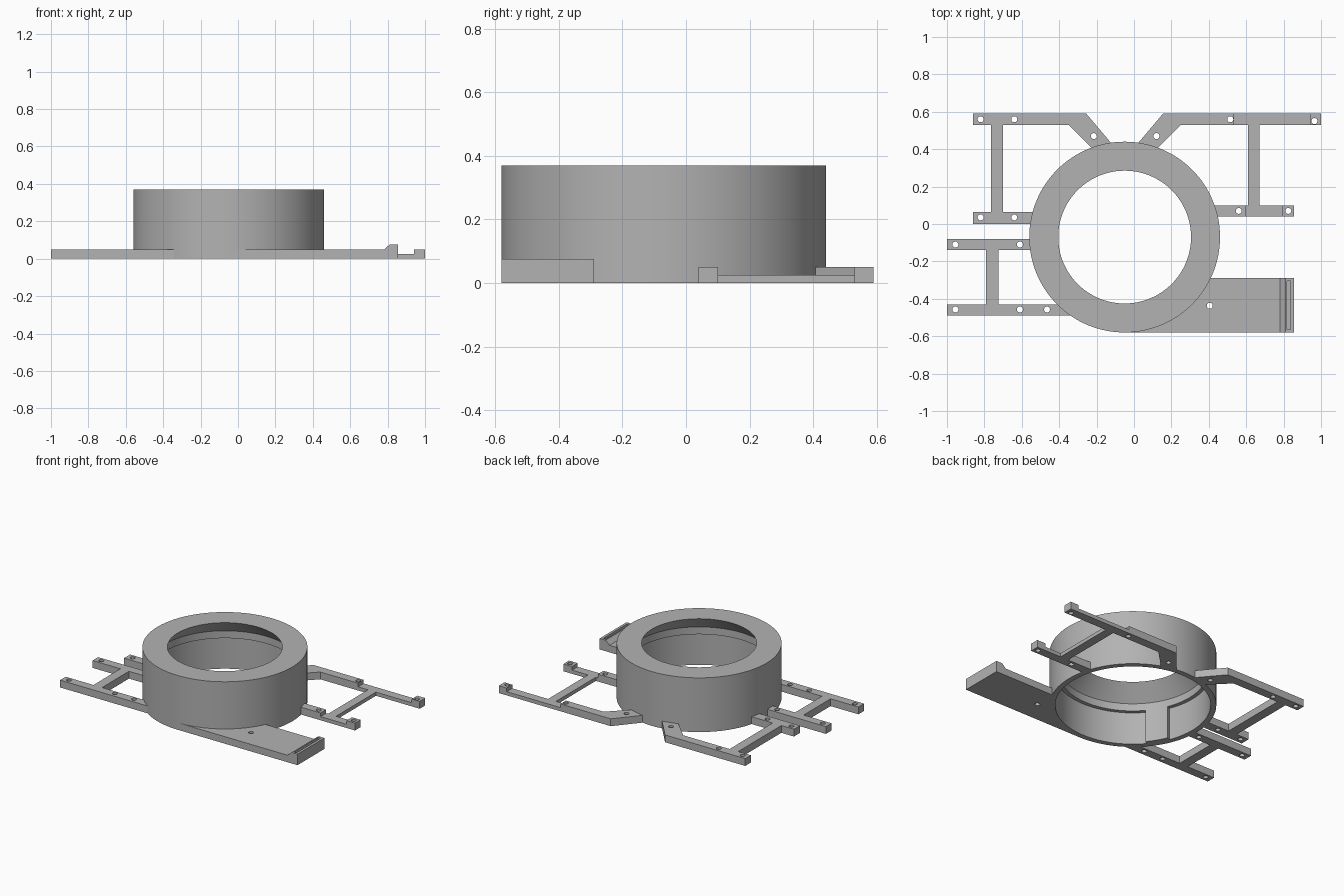
import bpy, bmesh, math
from mathutils import Matrix, Vector

cube = bpy.data.objects.get("Cube")
if cube:
    bpy.data.objects.remove(cube, do_unlink=True)

CX, CY = -0.05, -0.07     # ring centre
THICK, THIN = 0.05, 0.025  # bar heights

grey = bpy.data.materials.new("plain_grey")
grey.use_nodes = True
colour = (0.45, 0.45, 0.45, 1)
grey.diffuse_color = colour
grey.node_tree.nodes["Principled BSDF"].inputs["Base Color"].default_value = colour


def finish(name, bm):
    """Turn a bmesh into a grey object."""
    bmesh.ops.recalc_face_normals(bm, faces=bm.faces)
    mesh = bpy.data.meshes.new(name)
    bm.to_mesh(mesh)
    bm.free()
    mesh.materials.append(grey)
    ob = bpy.data.objects.new(name, mesh)
    bpy.context.scene.collection.objects.link(ob)
    return ob


def prism(name, outline, depth, to_world):
    """Extrude an outline; to_world maps (u, v, w) to a point."""
    bm = bmesh.new()
    low = [bm.verts.new(to_world(u, v, 0)) for u, v in outline]
    face = bm.faces.new(low)
    move = Vector(to_world(0, 0, depth)) - Vector(to_world(0, 0, 0))
    top = bmesh.ops.extrude_face_region(bm, geom=[face])["geom"]
    bmesh.ops.translate(bm, vec=move, verts=[g for g in top if isinstance(g, bmesh.types.BMVert)])
    return finish(name, bm)


def plate(name, outline, height=THICK):
    return prism(name, outline, height, lambda u, v, w: (u, v, w))


def bar(name, x0, x1, y0, y1, height=THICK):
    return plate(name, [(x0, y0), (x1, y0), (x1, y1), (x0, y1)], height)


def lathe(name, profile, start, sweep, steps):
    """Revolve a closed (radius, z) profile about the ring axis."""
    bm = bmesh.new()
    closed = sweep == 360
    rows = []
    for i in range(steps if closed else steps + 1):
        a = math.radians(start + sweep * i / steps)
        rows.append([bm.verts.new((CX + r * math.cos(a), CY + r * math.sin(a), z)) for r, z in profile])
    n = len(profile)
    for i in range(steps):
        a, b = rows[i], rows[(i + 1) % len(rows)]
        for j in range(n):
            k = (j + 1) % n
            bm.faces.new((a[j], b[j], b[k], a[k]))
    if not closed:
        bm.faces.new(rows[0])
        bm.faces.new(rows[-1])
    return finish(name, bm)


def cylinders(name, spots, radius, z0, z1, sides):
    bm = bmesh.new()
    for x, y in spots:
        bmesh.ops.create_cone(bm, cap_ends=True, segments=sides, radius1=radius, radius2=radius,
                              depth=z1 - z0, matrix=Matrix.Translation((x, y, (z0 + z1) / 2)))
    ob = finish(name, bm)
    ob.hide_render = True
    return ob


# Hollow ring with a sloped lip, an inner ledge and a pad on the wall
housing = lathe("ring_housing", [(0.51, 0), (0.51, 0.37), (0.355, 0.37), (0.45, 0.27),
                                 (0.45, 0.22), (0.475, 0.22), (0.475, 0)], 0, 360, 128)
pad = lathe("inner_pad", [(0.45, 0), (0.45, 0.22), (0.48, 0.22), (0.48, 0)], 202, 18, 8)

# Back arms with an angled foot that runs into the ring
parts = [
    plate("back_right_arm", [(-0.86, 0.53), (-0.35, 0.53), (-0.2, 0.38),
                             (-0.09, 0.395), (-0.255, 0.59), (-0.86, 0.59)]),
    plate("back_left_arm", [(0.535, 0.53), (0.25, 0.53), (0.1, 0.38),
                            (-0.01, 0.395), (0.155, 0.59), (0.535, 0.59)]),
    # Stepped left frame
    bar("back_left_thin_bar", 0.535, 0.94, 0.53, 0.59, THIN),
    bar("back_left_end_block", 0.94, 1.0, 0.53, 0.59),
    bar("middle_left_arm", 0.35, 0.595, 0.04, 0.10),
    bar("middle_left_thin_bar", 0.595, 0.79, 0.04, 0.10, THIN),
    bar("middle_left_end_block", 0.79, 0.855, 0.04, 0.10),
    bar("left_crossbar", 0.61, 0.67, 0.10, 0.53, THIN),
    # Right frames
    bar("middle_right_arm", -0.86, -0.45, 0.0, 0.065),
    bar("back_right_crossbar", -0.765, -0.70, 0.065, 0.53),
    bar("lower_right_arm", -1.0, -0.45, -0.14, -0.08),
    bar("front_right_arm", -1.0, -0.25, -0.49, -0.43),
    bar("front_right_crossbar", -0.79, -0.725, -0.43, -0.14),
]

# Side tray with a raised slotted lip
tray = prism("side_tray", [(-0.05, 0), (0.855, 0), (0.855, 0.075), (0.81, 0.075), (0.78, 0.048), (-0.05, 0.048)],
             0.29, lambda u, v, w: (u, w - 0.58, v))
parts.append(tray)

# Cutters
core = cylinders("core_cutter", [(CX, CY)], 0.49, -0.1, 0.3, 128)
hole_rows = {0.56: (-0.82, -0.64, 0.515), 0.55: (0.965,), 0.47: (-0.215, 0.12), 0.07: (0.56, 0.825),
             0.035: (-0.82, -0.64), -0.11: (-0.955, -0.61),
             -0.457: (-0.955, -0.61, -0.465), -0.437: (0.405,)}
spots = [(x, y) for y, xs in hole_rows.items() for x in xs]
holes = cylinders("hole_cutter", spots, 0.016, -0.05, 0.1, 24)
slot = bar("slot_cutter", 0.818, 0.838, -0.565, -0.305, 0.1)
slot.location.z = 0.045
slot.hide_render = True


def cut(ob, cutter):
    mod = ob.modifiers.new(cutter.name, 'BOOLEAN')
    mod.operation = 'DIFFERENCE'
    mod.solver = 'EXACT'
    mod.object = cutter


for ob in parts:
    cut(ob, core)
    cut(ob, holes)
cut(tray, slot)

# Bake the cuts, drop the cutters, shade round surfaces smoothly
bpy.context.view_layer.update()
deps = bpy.context.evaluated_depsgraph_get()
baked = [(ob, bpy.data.meshes.new_from_object(ob.evaluated_get(deps))) for ob in parts]
for ob, mesh in baked:
    ob.modifiers.clear()
    ob.data = mesh
for cutter in (core, holes, slot):
    bpy.data.objects.remove(cutter, do_unlink=True)
for ob in parts + [housing, pad]:
    for poly in ob.data.polygons:
        poly.use_smooth = True
    ob.data.set_sharp_from_angle(angle=math.radians(30))
